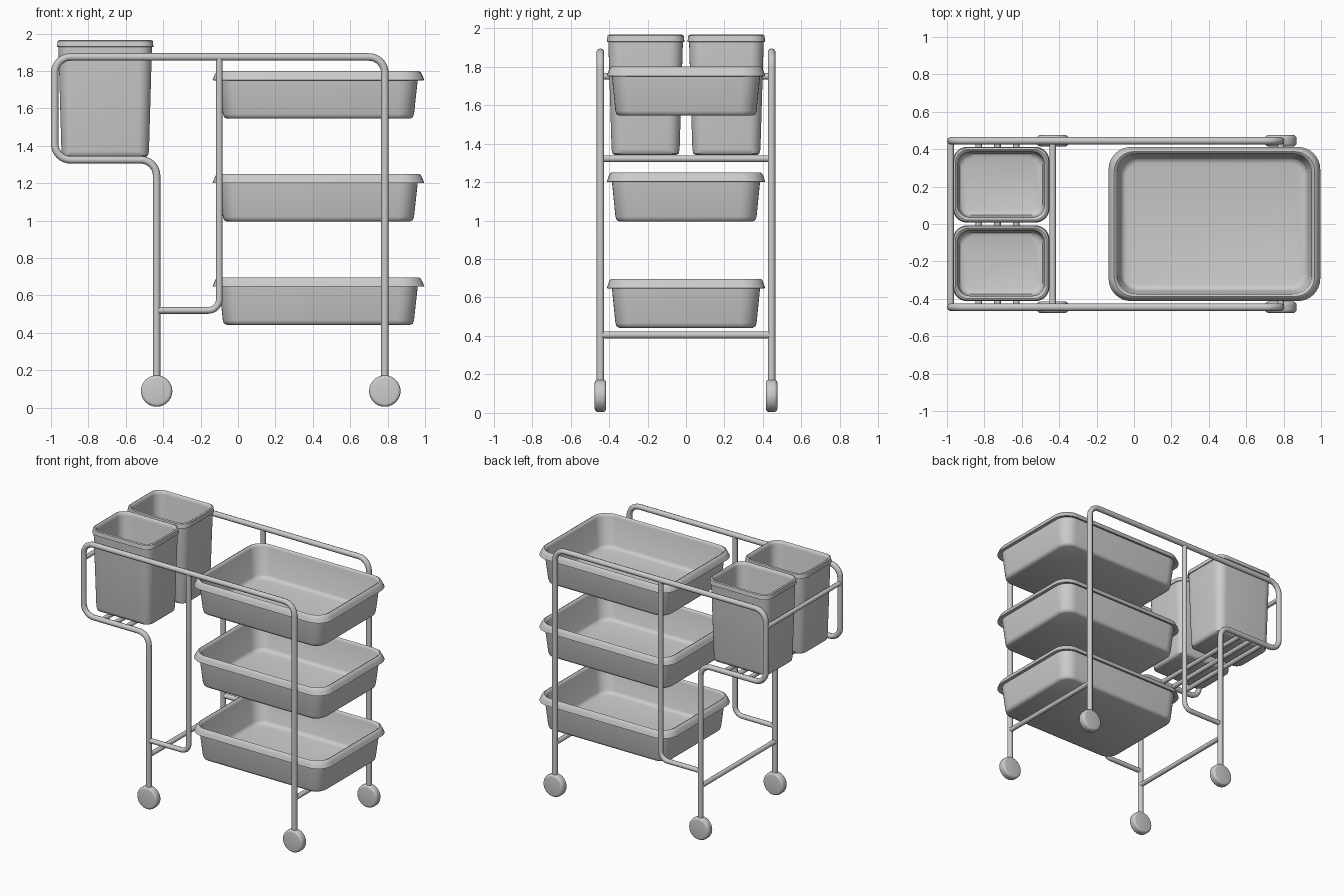
import bpy, bmesh, math
from mathutils import Vector

if "Cube" in bpy.data.objects:
    bpy.data.objects.remove(bpy.data.objects["Cube"])

FY = 0.445      # side frame offset
R = 0.02        # tube radius


def finish(ob, angle=40):
    bpy.ops.object.select_all(action='DESELECT')
    ob.select_set(True)
    bpy.context.view_layer.objects.active = ob
    if ob.type == 'CURVE':
        bpy.ops.object.convert(target='MESH')
        ob = bpy.context.object
    bpy.ops.object.shade_smooth_by_angle(angle=math.radians(angle))
    return ob


def tube(name, pts, fillet=0.0, r=R):
    """Round tube along a path with filleted corners."""
    pts = [Vector(p) for p in pts]
    path = [pts[0]]
    for a, b, c in zip(pts, pts[1:], pts[2:]):
        u, v = (a - b).normalized(), (c - b).normalized()
        centre = b + (u + v) * fillet
        for i in range(9):
            t = math.pi / 2 * i / 8
            path.append(centre - v * fillet * math.cos(t) - u * fillet * math.sin(t))
    path.append(pts[-1])
    cu = bpy.data.curves.new(name, 'CURVE')
    cu.dimensions = '3D'
    cu.bevel_depth = r
    cu.bevel_resolution = 3
    cu.use_fill_caps = True
    sp = cu.splines.new('POLY')
    sp.points.add(len(path) - 1)
    for p, q in zip(sp.points, path):
        p.co = (*q, 1)
    ob = bpy.data.objects.new(name, cu)
    bpy.context.collection.objects.link(ob)
    return finish(ob)


def loft(name, rings, loc):
    """Closed shell through rounded rectangles (half x, half y, corner radius, z)."""
    bm = bmesh.new()
    loops = []
    for hx, hy, rad, z in rings:
        loop = []
        for k, (sx, sy) in enumerate(((1, 1), (-1, 1), (-1, -1), (1, -1))):
            for i in range(9):
                t = math.pi / 2 * (k + i / 8)
                loop.append(bm.verts.new((sx * (hx - rad) + rad * math.cos(t),
                                          sy * (hy - rad) + rad * math.sin(t), z)))
        loops.append(loop)
    for a, b in zip(loops, loops[1:]):
        for i in range(len(a)):
            j = (i + 1) % len(a)
            bm.faces.new((a[i], a[j], b[j], b[i]))
    bm.faces.new(loops[0])
    bm.faces.new(loops[-1])
    bmesh.ops.recalc_face_normals(bm, faces=bm.faces)
    me = bpy.data.meshes.new(name)
    bm.to_mesh(me)
    bm.free()
    ob = bpy.data.objects.new(name, me)
    ob.location = loc
    bpy.context.collection.objects.link(ob)
    return finish(ob, 50)


def wheel(name, x, y):
    """Slightly domed caster disc."""
    bpy.ops.mesh.primitive_cylinder_add(vertices=40, radius=0.084, depth=0.06,
                                        location=(x, y, 0.089),
                                        rotation=(math.pi / 2, 0, 0))
    ob = bpy.context.object
    ob.name = name
    bev = ob.modifiers.new('round', 'BEVEL')
    bev.width = 0.017
    bev.segments = 4
    bev.limit_method = 'ANGLE'
    bpy.ops.object.modifier_apply(modifier='round')
    finish(ob)


# side frames, inner posts and wheels
for s, side in ((-1, 'front'), (1, 'back')):
    y = s * FY
    tube(side + '_frame', [(0.785, y, 0.12), (0.785, y, 1.875), (-0.98, y, 1.875),
                           (-0.98, y, 1.325), (-0.435, y, 1.325), (-0.435, y, 0.12)], 0.085)
    tube(side + '_inner_post', [(-0.1, y, 1.875), (-0.1, y, 0.52), (-0.435, y, 0.52)],
         0.06, 0.018)
    wheel(side + '_left_wheel', -0.435, y)
    wheel(side + '_right_wheel', 0.785, y)

# cross bars joining the two frames
for name, x, z, r in (('left_low_bar', -0.435, 0.405, 0.018),
                      ('right_low_bar', 0.785, 0.405, 0.018),
                      ('end_bar', -0.98, 1.75, 0.017),
                      ('bin_support_a', -0.83, 1.322, 0.018),
                      ('bin_support_b', -0.73, 1.322, 0.018),
                      ('bin_support_c', -0.63, 1.322, 0.018)):
    tube(name, [(x, -FY, z), (x, FY, z)], r=r)

# three trays with a rolled, down-turned lip
tray = [(0.470, 0.325, 0.07, 0.012), (0.490, 0.345, 0.085, 0.018), (0.500, 0.356, 0.09, 0.035),
        (0.520, 0.374, 0.10, 0.235), (0.526, 0.379, 0.10, 0.250), (0.536, 0.387, 0.105, 0.255),
        (0.547, 0.396, 0.11, 0.249), (0.556, 0.403, 0.115, 0.232), (0.566, 0.412, 0.12, 0.207),
        (0.560, 0.406, 0.115, 0.205), (0.532, 0.386, 0.10, 0.215),
        (0.511, 0.367, 0.09, 0.025), (0.505, 0.361, 0.085, 0.008), (0.490, 0.346, 0.07, 0.0)]
for name, z in (('top_tray', 1.545), ('middle_tray', 0.995), ('bottom_tray', 0.442)):
    loft(name, tray, (0.43, 0, z))

# two tall bins with a folded rim
bin_rings = [(0.200, 0.143, 0.05, 0.012), (0.220, 0.163, 0.06, 0.020), (0.226, 0.169, 0.06, 0.04),
             (0.231, 0.174, 0.065, 0.600), (0.236, 0.180, 0.07, 0.620), (0.245, 0.189, 0.07, 0.626),
             (0.254, 0.198, 0.075, 0.621), (0.258, 0.202, 0.075, 0.590), (0.254, 0.198, 0.075, 0.588),
             (0.250, 0.194, 0.07, 0.590),
             (0.234, 0.177, 0.06, 0.030), (0.229, 0.172, 0.055, 0.008), (0.215, 0.158, 0.05, 0.0)]
for name, y in (('front_bin', -0.21), ('back_bin', 0.21)):
    loft(name, bin_rings, (-0.71, y, 1.34))
